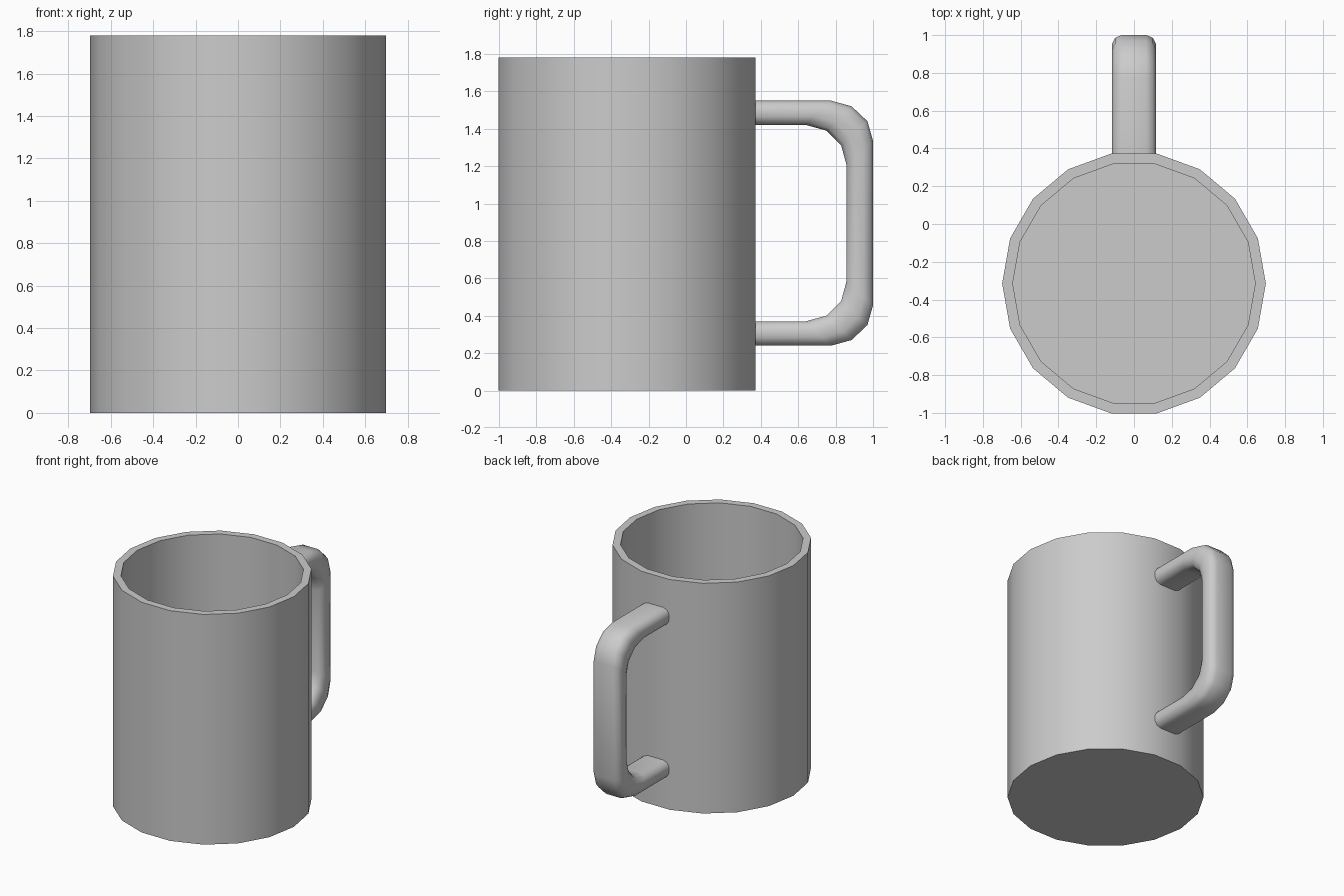
import bpy, bmesh
from math import cos, sin, radians

if "Cube" in bpy.data.objects:
    bpy.data.objects.remove(bpy.data.objects["Cube"])

SIDES, CY, HEIGHT = 18, -0.315, 1.78


def finish(name, bm, angle):
    bmesh.ops.recalc_face_normals(bm, faces=bm.faces)
    mesh = bpy.data.meshes.new(name)
    bm.to_mesh(mesh)
    bm.free()
    obj = bpy.data.objects.new(name, mesh)
    bpy.context.collection.objects.link(obj)
    bpy.ops.object.select_all(action='DESELECT')
    obj.select_set(True)
    bpy.context.view_layer.objects.active = obj
    bpy.ops.object.shade_smooth_by_angle(angle=radians(angle))
    return obj


def loft(name, rings, angle):
    """Join successive closed rings of points and cap both ends."""
    bm = bmesh.new()
    loops = [[bm.verts.new(p) for p in ring] for ring in rings]
    for a, b in zip(loops, loops[1:]):
        for i in range(len(a)):
            j = (i + 1) % len(a)
            bm.faces.new((a[i], a[j], b[j], b[i]))
    bm.faces.new(loops[0])
    bm.faces.new(loops[-1])
    return finish(name, bm, angle)


def circle(r, z):
    return [(r * cos(radians(i * 360 / SIDES)),
             CY + r * sin(radians(i * 360 / SIDES)), z) for i in range(SIDES)]


# Cup: outer wall, rim, inner wall and floor
loft("cup_body", [circle(0.698, 0), circle(0.698, HEIGHT),
                  circle(0.642, HEIGHT), circle(0.642, 0.06)], 30)

# Handle: matching outer and inner path points (y, z) for the upper half
MID = 0.895
outer = [(0.345, 1.55), (0.775, 1.55), (0.885, 1.52), (0.97, 1.44), (1.0, 1.335)]
inner = [(0.345, 1.42), (0.64, 1.42), (0.75, 1.39), (0.83, 1.31), (0.857, 1.21)]
outer += [(y, 2 * MID - z) for y, z in reversed(outer)]
inner += [(y, 2 * MID - z) for y, z in reversed(inner)]

# Rounded cross-section: (x, blend from inner to outer), mirrored across x
half = [(0.065, 0.0), (0.1, 0.1), (0.117, 0.34), (0.117, 0.66), (0.1, 0.9), (0.065, 1.0)]
section = half + [(-x, t) for x, t in reversed(half)]
rings = [[(x, iy + (oy - iy) * t, iz + (oz - iz) * t) for x, t in section]
         for (oy, oz), (iy, iz) in zip(outer, inner)]
loft("handle", rings, 50)
